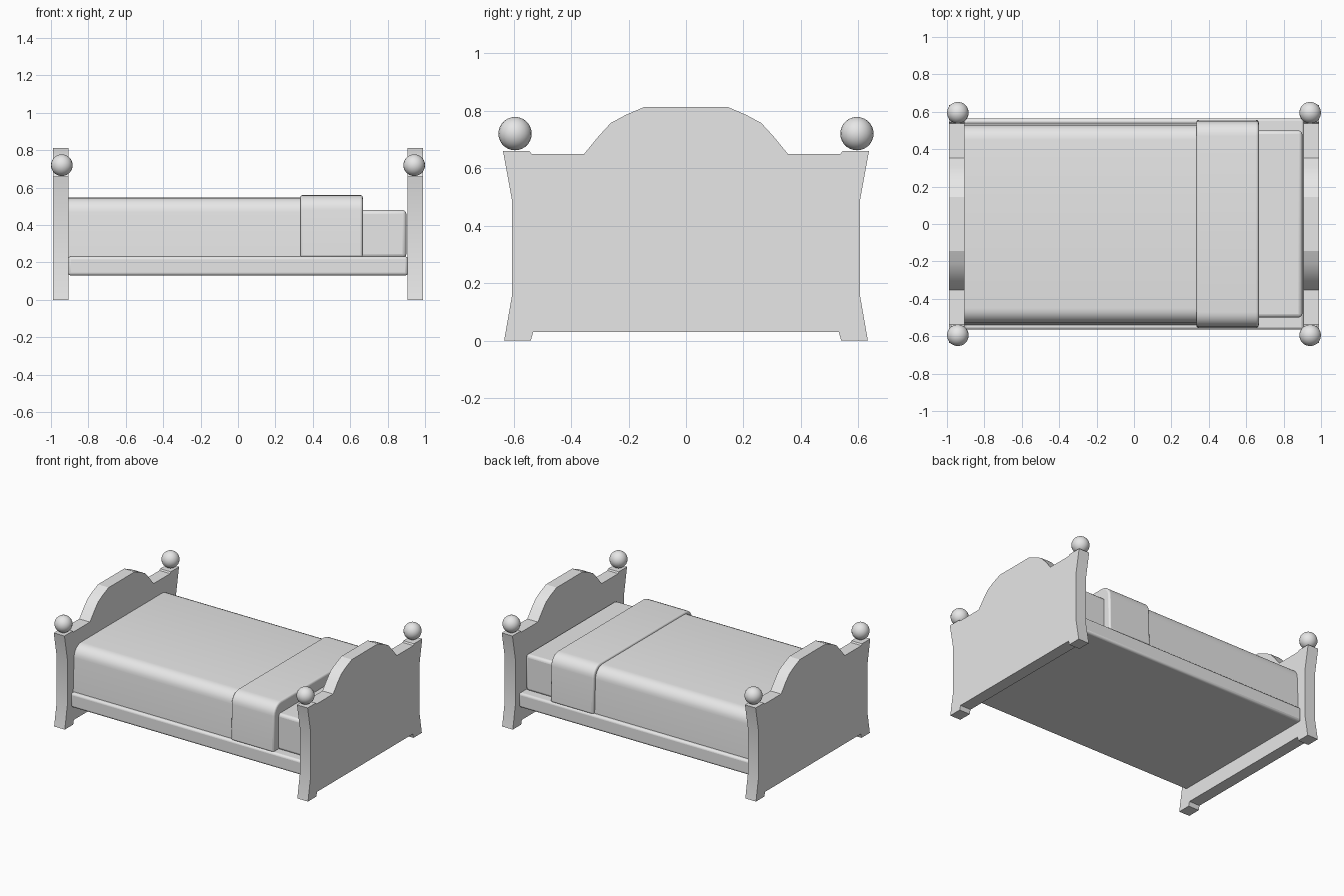
import bpy, bmesh, math
from mathutils import Vector

cube = bpy.data.objects.get("Cube")
if cube:
    bpy.data.objects.remove(cube, do_unlink=True)

GREY = (0.8, 0.8, 0.8, 1)
mat = bpy.data.materials.new("plain grey")
mat.use_nodes = True
mat.diffuse_color = GREY
mat.node_tree.nodes["Principled BSDF"].inputs["Base Color"].default_value = GREY


def finish(name, bm, bevel=0, segments=3, angle=35):
    """Turn a bmesh into a shaded object with an optional soft edge."""
    bmesh.ops.recalc_face_normals(bm, faces=bm.faces)
    mesh = bpy.data.meshes.new(name)
    bm.to_mesh(mesh)
    bm.free()
    ob = bpy.data.objects.new(name, mesh)
    bpy.context.collection.objects.link(ob)
    mesh.materials.append(mat)
    if bevel:
        mod = ob.modifiers.new("soft edge", "BEVEL")
        mod.width = bevel
        mod.segments = segments
        mod.limit_method = "ANGLE"
        mod.angle_limit = math.radians(50)
    bpy.ops.object.select_all(action="DESELECT")
    ob.select_set(True)
    bpy.context.view_layer.objects.active = ob
    bpy.ops.object.shade_smooth_by_angle(angle=math.radians(angle))
    return ob


def extrude_profile(name, half, x0, x1, **kw):
    """Mirror a half outline of (y, z) points and extrude it along x."""
    outline = half + [(-y, z) for y, z in reversed(half)]
    bm = bmesh.new()
    face = bm.faces.new([bm.verts.new((x0, y, z)) for y, z in outline])
    new = bmesh.ops.extrude_face_region(bm, geom=[face])["geom"]
    verts = [v for v in new if isinstance(v, bmesh.types.BMVert)]
    bmesh.ops.translate(bm, verts=verts, vec=(x1 - x0, 0, 0))
    return finish(name, bm, **kw)


def draped(width, bottom, top, radius, flare=0.01, steps=6):
    """Half outline of cloth hanging over a rounded edge."""
    pts = [(width, bottom)]
    for i in range(steps + 1):
        a = math.pi / 2 * i / steps
        pts.append((width - flare - radius + radius * math.cos(a),
                    top - radius + radius * math.sin(a)))
    return pts


def box(name, x0, x1, half_y, z0, z1, **kw):
    return extrude_profile(name, [(half_y, z0), (half_y, z1)], x0, x1, **kw)


# Shaped end boards with ball finials
board = [(0.532, 0.03), (0.54, 0), (0.633, 0), (0.605, 0.16), (0.605, 0.485),
         (0.637, 0.66), (0.545, 0.66), (0.538, 0.65), (0.354, 0.65),
         (0.305, 0.71), (0.262, 0.757), (0.21, 0.785), (0.145, 0.813)]
for side, end in ((-1, "foot"), (1, "head")):
    extrude_profile(end + "_board", board, side * 0.905, side * 0.988, angle=20)
    for y, where in ((-0.595, "right"), (0.595, "left")):
        bm = bmesh.new()
        bmesh.ops.create_uvsphere(bm, u_segments=20, v_segments=14, radius=0.058)
        bmesh.ops.translate(bm, verts=bm.verts, vec=(side * 0.942, y, 0.72))
        finish(f"{end}_finial_{where}", bm)

# Base, mattress and pillow end
box("bed_base", -0.908, 0.908, 0.565, 0.13, 0.232, bevel=0.015)
box("mattress", -0.89, 0.857, 0.49, 0.2, 0.44, bevel=0.02)
box("pillow", 0.62, 0.9, 0.5, 0.225, 0.48, bevel=0.02)

# Blanket and its turned-down fold
extrude_profile("blanket", draped(0.54, 0.225, 0.547, 0.08), -0.908, 0.36)
extrude_profile("blanket_fold", draped(0.557, 0.228, 0.56, 0.08, 0.006),
                0.333, 0.667, bevel=0.012)
